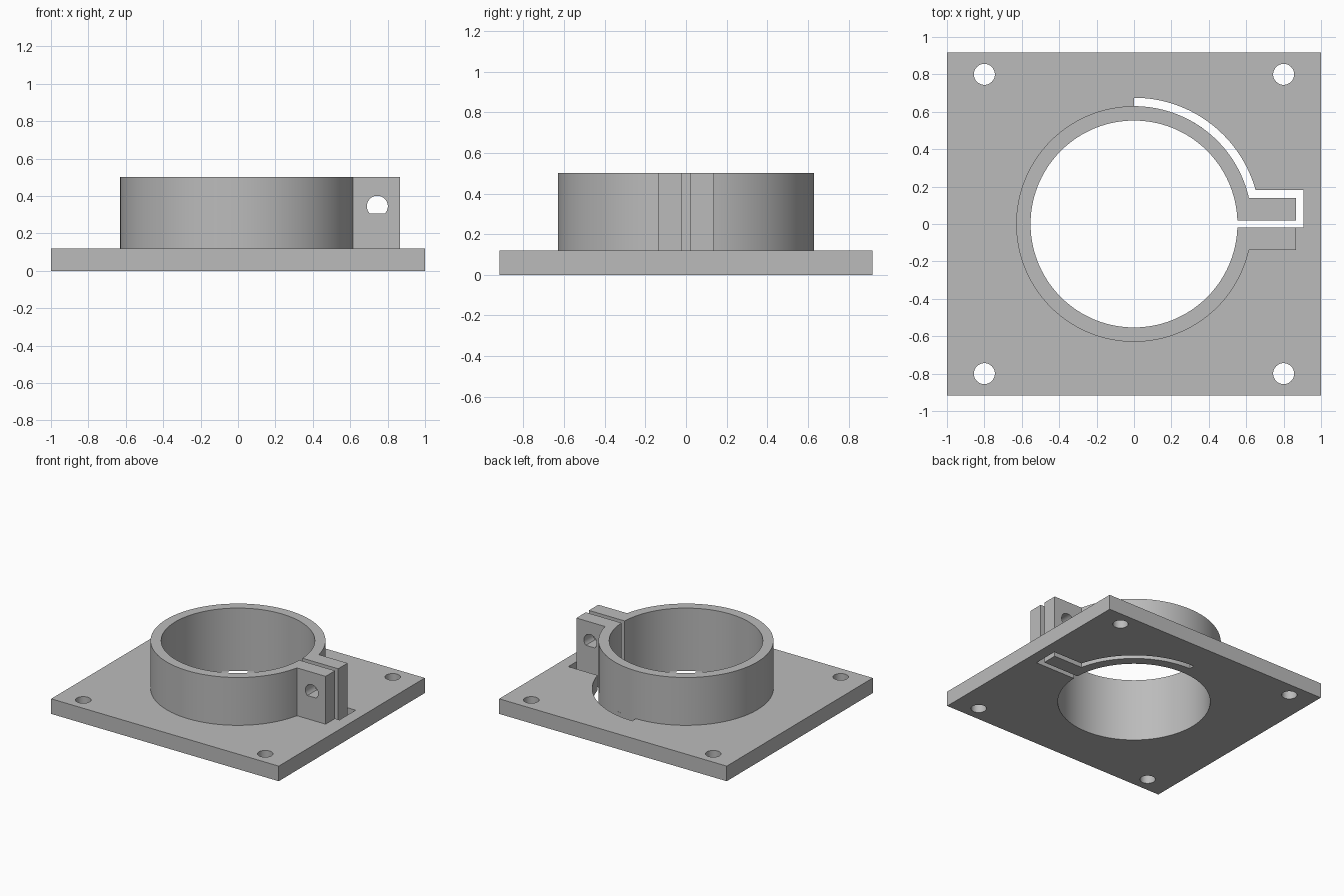
import bpy
import bmesh
from math import asin, cos, sin, pi, radians

cube = bpy.data.objects.get("Cube")
if cube:
    bpy.data.objects.remove(cube, do_unlink=True)

BORE, OUTER, SLOT = 0.553, 0.63, 0.675      # radii of bore, ring and relief slot
BASE_H, TOP_H = 0.12, 0.5                   # plate and ring heights
SLIT, EAR_Y, EAR_X = 0.02, 0.138, 0.867     # half slit, ear side, ear end
SLOT_Y, SLOT_X = 0.182, 0.907               # clearance around the free ear

grey = bpy.data.materials.new("grey")
grey.use_nodes = True
color = (0.5, 0.5, 0.5, 1)
grey.diffuse_color = color
grey.node_tree.nodes["Principled BSDF"].inputs["Base Color"].default_value = color


def arc(r, a, b, steps=96, cx=0, cy=0):
    return [(cx + r * cos(a + (b - a) * i / steps),
             cy + r * sin(a + (b - a) * i / steps)) for i in range(steps + 1)]


def circle(r, cx, cy):
    return arc(r, 0, 2 * pi, 48, cx, cy)[:-1]


def extrude(name, outlines, z0, z1):
    """Fill the outlines (inner ones become holes) and extrude them in z."""
    curve = bpy.data.curves.new(name, 'CURVE')
    curve.dimensions = '2D'
    curve.fill_mode = 'BOTH'
    curve.extrude = (z1 - z0) / 2
    for points in outlines:
        spline = curve.splines.new('POLY')
        spline.points.add(len(points) - 1)
        for p, (x, y) in zip(spline.points, points):
            p.co = (x, y, 0, 1)
        spline.use_cyclic_u = True
    temp = bpy.data.objects.new("outline", curve)
    bpy.context.collection.objects.link(temp)
    bpy.context.view_layer.update()
    graph = bpy.context.evaluated_depsgraph_get()
    mesh = bpy.data.meshes.new_from_object(temp.evaluated_get(graph))
    bpy.data.objects.remove(temp, do_unlink=True)
    bm = bmesh.new()
    bm.from_mesh(mesh)
    bmesh.ops.remove_doubles(bm, verts=bm.verts, dist=1e-5)
    bmesh.ops.recalc_face_normals(bm, faces=bm.faces)
    bmesh.ops.translate(bm, verts=bm.verts, vec=(0, 0, (z0 + z1) / 2))
    bm.to_mesh(mesh)
    bm.free()
    mesh.materials.clear()
    mesh.materials.append(grey)
    obj = bpy.data.objects.new(name, mesh)
    bpy.context.collection.objects.link(obj)
    return obj


def activate(obj):
    bpy.ops.object.select_all(action='DESELECT')
    obj.select_set(True)
    bpy.context.view_layer.objects.active = obj


slit_a = asin(SLIT / BORE)
ear_a = asin(EAR_Y / OUTER)
bore = arc(BORE, slit_a, 2 * pi - slit_a, 160)

# Base plate: bore opening joined to the slot that frees the clamp's moving jaw
opening = (bore + [(SLOT_X, -SLIT), (SLOT_X, SLOT_Y)]
           + arc(SLOT, asin(SLOT_Y / SLOT), pi / 2, 40)
           + arc(OUTER, pi / 2, ear_a, 40)
           + [(EAR_X, EAR_Y), (EAR_X, SLIT)])
W, D = 1.0, 0.917
plate = [(-W, -D), (W, -D), (W, D), (-W, D)]
screw_holes = [circle(0.056, x, y) for x in (-0.8, 0.8) for y in (-0.8, 0.8)]
base = extrude("base_plate", [plate, opening] + screw_holes, 0, BASE_H)

# Split clamp ring with two ears
outline = (bore + [(EAR_X, -SLIT), (EAR_X, -EAR_Y)]
           + arc(OUTER, 2 * pi - ear_a, ear_a, 160)
           + [(EAR_X, EAR_Y), (EAR_X, SLIT)])
ring = extrude("clamp_ring", [outline], BASE_H, TOP_H)

# Bolt hole with a flat bottom through both ears
flat = asin(0.04 / 0.056)
cutter = extrude("bolt_hole_cutter", [arc(0.056, -flat, pi + flat, 40)], -0.3, 0.3)
cutter.location = (0.745, 0, 0.345)
cutter.rotation_euler.x = radians(90)
cutter.hide_render = True
cut = ring.modifiers.new("bolt_hole", 'BOOLEAN')
cut.operation = 'DIFFERENCE'
cut.solver = 'EXACT'
cut.object = cutter
activate(ring)
bpy.ops.object.modifier_apply(modifier=cut.name)
bpy.data.objects.remove(cutter, do_unlink=True)

for part in (base, ring):
    activate(part)
    bpy.ops.object.shade_smooth_by_angle(angle=radians(30))
